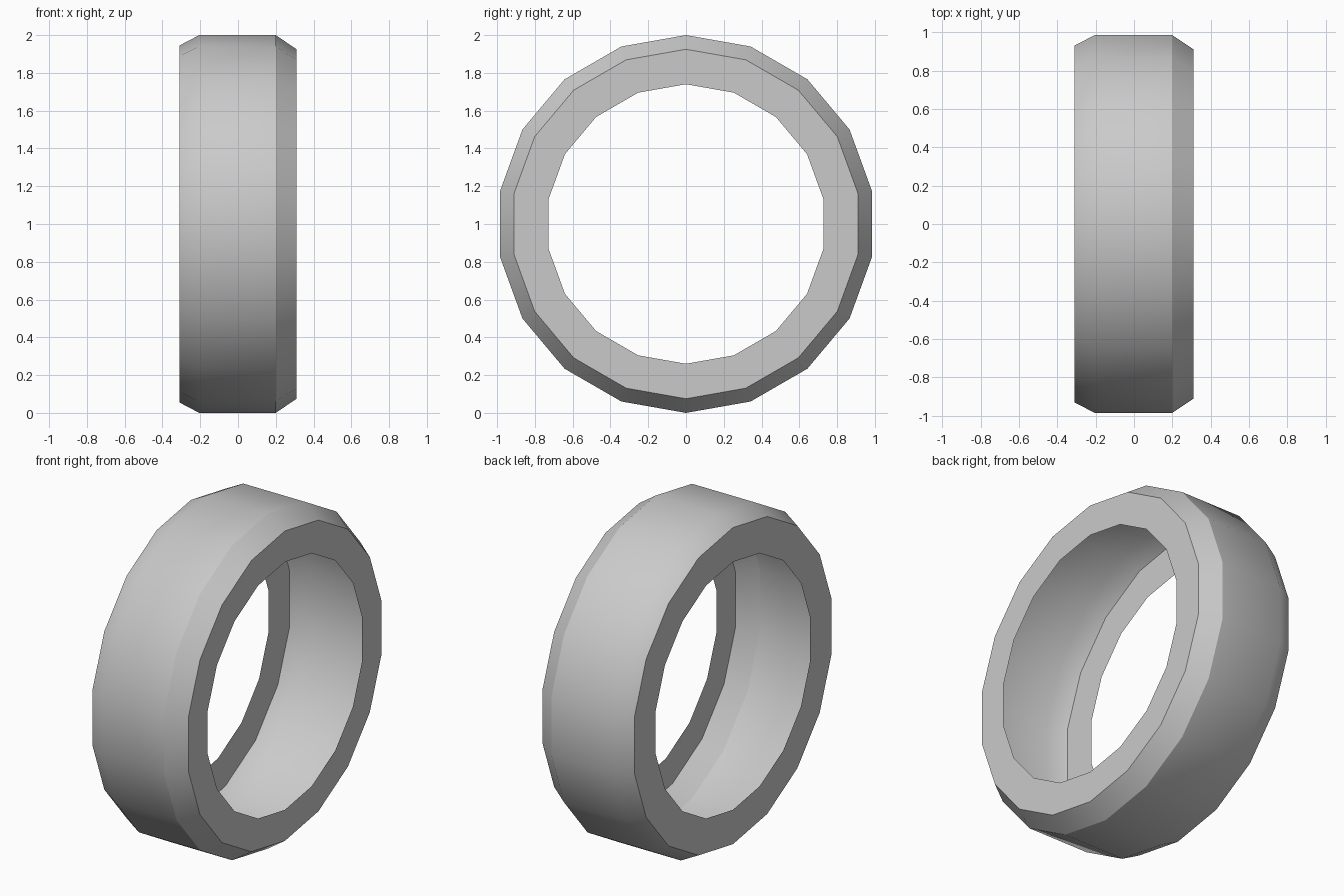
import bpy
import bmesh
from math import sin, cos, radians, tau

cube = bpy.data.objects.get("Cube")
if cube:
    bpy.data.objects.remove(cube, do_unlink=True)

SIDES = 18

# Plain grey rubber
grey = bpy.data.materials.new("grey_rubber")
grey.use_nodes = True
colour = (0.59, 0.59, 0.59, 1)
grey.diffuse_color = colour
grey.node_tree.nodes["Principled BSDF"].inputs["Base Color"].default_value = colour

# Cross-section of the thin shell as (x, radius):
# sidewall, shoulder, tread, shoulder, sidewall
profile = [(-0.31, 0.74), (-0.31, 0.945), (-0.205, 1.0),
           (0.2, 1.0), (0.31, 0.925), (0.31, 0.74)]

# Sweep the section around the axle
bm = bmesh.new()
rings = []
for i in range(SIDES):
    a = tau * i / SIDES
    rings.append([bm.verts.new((x, r * sin(a), 1 + r * cos(a))) for x, r in profile])
for i, ring in enumerate(rings):
    following = rings[(i + 1) % SIDES]
    for j in range(len(profile) - 1):
        bm.faces.new((ring[j], ring[j + 1], following[j + 1], following[j]))

# Make every face point out of the tyre
bm.normal_update()
if any(f.normal.z < 0 for f in bm.faces if f.calc_center_median().z > 1.9):
    bmesh.ops.reverse_faces(bm, faces=bm.faces[:])

mesh = bpy.data.meshes.new("tyre")
bm.to_mesh(mesh)
bm.free()
mesh.materials.append(grey)
tyre = bpy.data.objects.new("tyre", mesh)
bpy.context.collection.objects.link(tyre)

# Soft tread, crisp sidewall edges
bpy.ops.object.select_all(action="DESELECT")
tyre.select_set(True)
bpy.context.view_layer.objects.active = tyre
bpy.ops.object.shade_smooth_by_angle(angle=radians(30))
